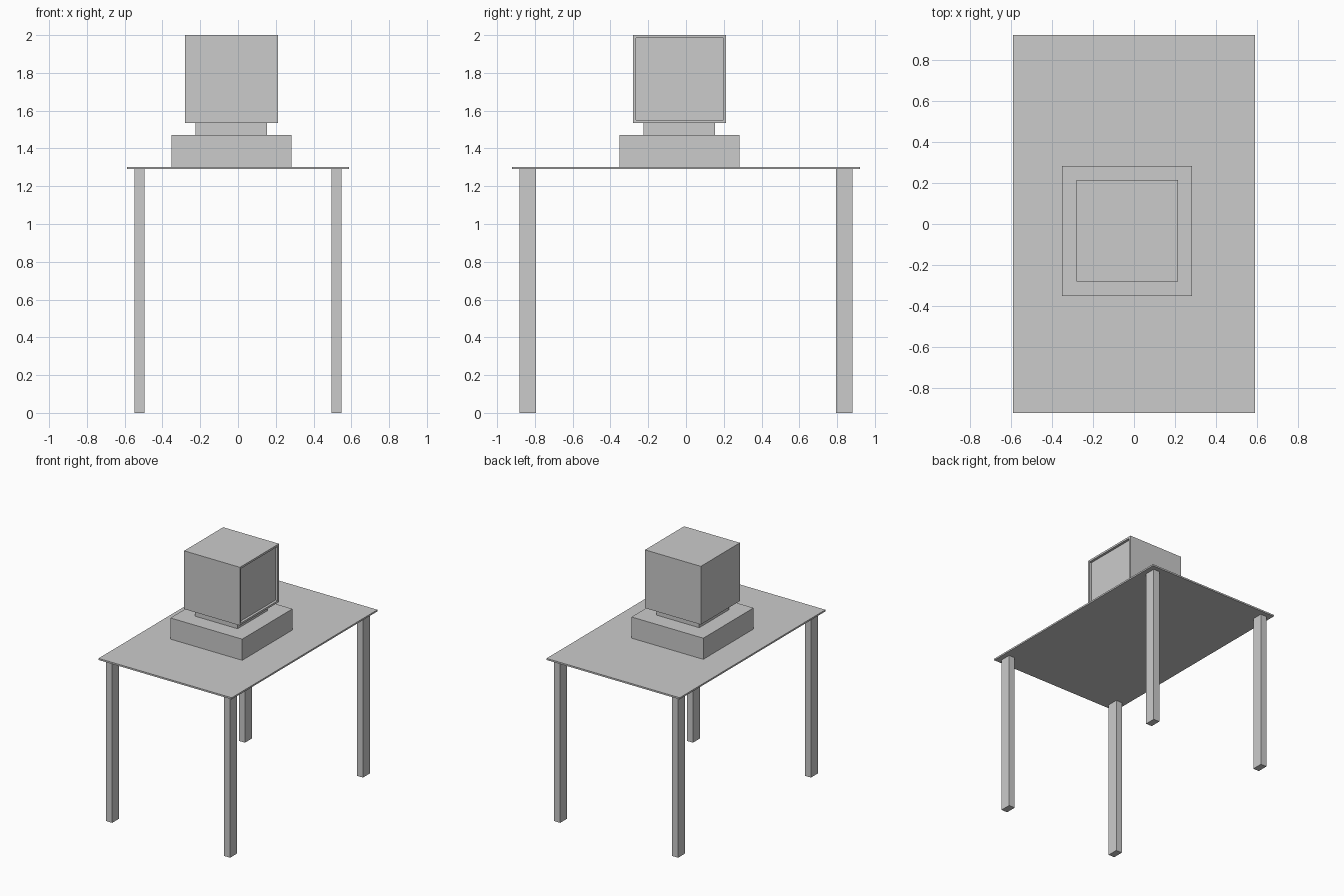
import bpy
import bmesh
from mathutils import Vector

cube = bpy.data.objects.get("Cube")
if cube:
    bpy.data.objects.remove(cube, do_unlink=True)

# Single plain grey
GREY = (0.6, 0.6, 0.6, 1.0)
grey = bpy.data.materials.new("plain_grey")
grey.use_nodes = True
grey.diffuse_color = GREY
grey.node_tree.nodes["Principled BSDF"].inputs["Base Color"].default_value = GREY


def box(name, low, high, recess=None):
    """Box between two corners; recess = (border, depth) sinks a panel into the +x face."""
    low, high = Vector(low), Vector(high)
    bm = bmesh.new()
    bmesh.ops.create_cube(bm, size=1)
    bmesh.ops.scale(bm, vec=high - low, verts=bm.verts)
    bmesh.ops.translate(bm, vec=(low + high) / 2, verts=bm.verts)
    if recess:
        border, depth = recess
        bm.normal_update()
        panel = max(bm.faces, key=lambda f: f.normal.x)
        bmesh.ops.inset_region(bm, faces=[panel], thickness=border)
        walls = bmesh.ops.extrude_discrete_faces(bm, faces=[panel])
        bmesh.ops.translate(bm, vec=(-depth, 0, 0), verts=walls["faces"][0].verts)
    mesh = bpy.data.meshes.new(name)
    bm.to_mesh(mesh)
    bm.free()
    mesh.materials.append(grey)
    obj = bpy.data.objects.new(name, mesh)
    bpy.context.collection.objects.link(obj)
    return obj


def square_box(name, a, b, z0, z1, recess=None):
    """Box with the same extent in x and y."""
    return box(name, (a, a, z0), (b, b, z1), recess)


TOP_UNDER, TOP = 1.29, 1.303

# Table
box("table_top", (-0.588, -0.92, TOP_UNDER), (0.588, 0.92, TOP))
for sx, side in ((-1, "right"), (1, "left")):
    for sy, end in ((-1, "front"), (1, "back")):
        cx, cy = sx * 0.521, sy * 0.838
        box(f"{end}_{side}_leg", (cx - 0.027, cy - 0.044, 0),
            (cx + 0.027, cy + 0.044, TOP_UNDER))

# Computer: case, monitor stand and monitor with a sunken screen
square_box("computer_case", -0.351, 0.283, TOP, 1.472)
square_box("monitor_stand", -0.224, 0.153, 1.472, 1.535)
square_box("monitor", -0.28, 0.213, 1.535, 2.0, recess=(0.022, 0.02))
